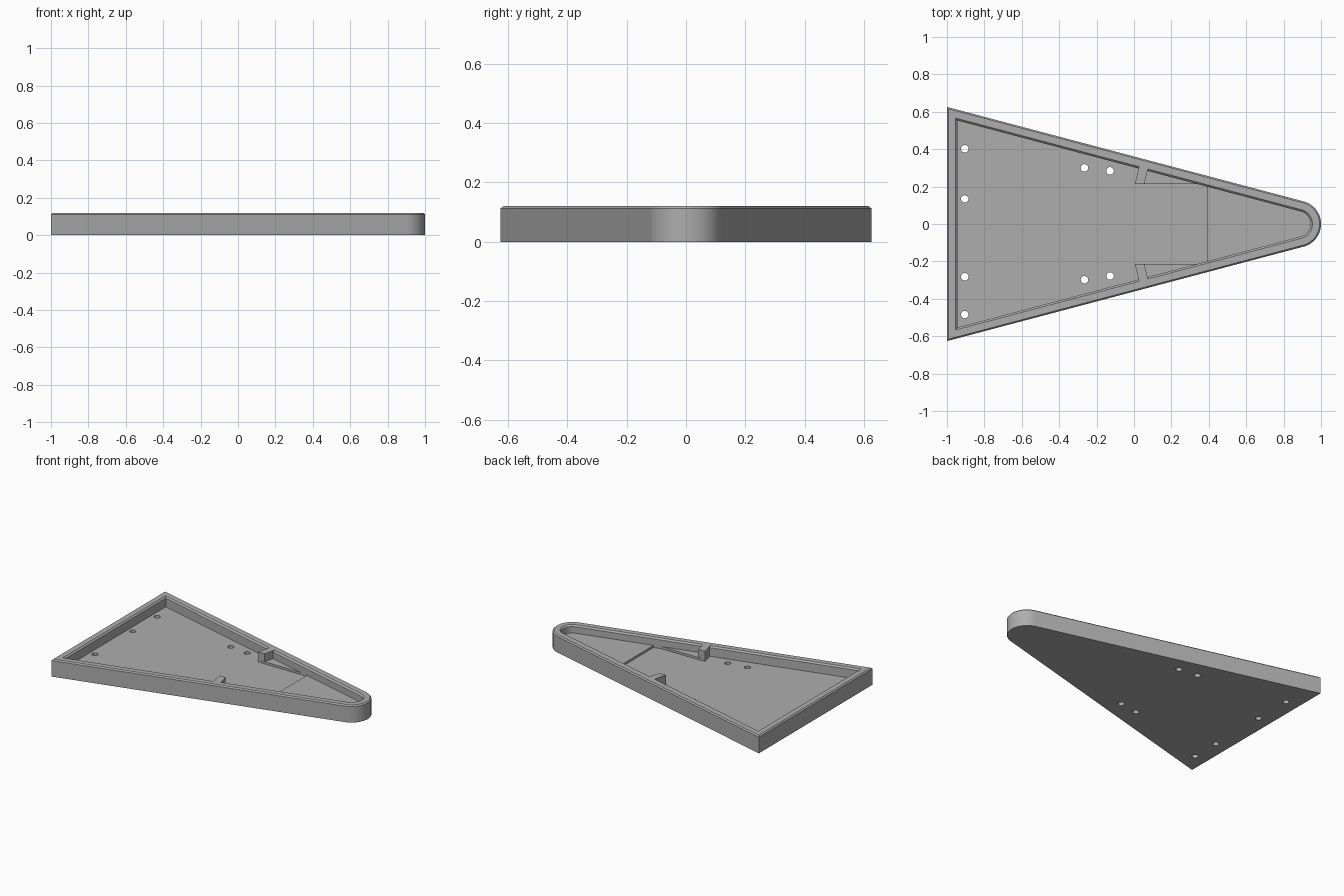
import bpy, bmesh, math
from math import sin, cos, radians

cube = bpy.data.objects.get("Cube")
if cube:
    bpy.data.objects.remove(cube, do_unlink=True)

TIP_X, TIP_R = 0.875, 0.125      # rounded nose
BACK_X, HALF = -1.0, 0.626       # straight rear edge
HEIGHT, FLOOR, LEDGE = 0.12, 0.05, 0.065
SLOPE = math.asin(TIP_R / math.hypot(TIP_X - BACK_X, HALF)) \
    - math.atan2(HALF, TIP_X - BACK_X)   # direction of the long side

grey = bpy.data.materials.new("grey plastic")
grey.use_nodes = True
grey.diffuse_color = (0.42, 0.42, 0.42, 1)
grey.node_tree.nodes["Principled BSDF"].inputs["Base Color"].default_value = grey.diffuse_color


def nose_arc(inset, steps=28):
    """Points round the nose, from the -y side to the +y side."""
    end = radians(90) + SLOPE
    r = TIP_R - inset
    return [(TIP_X + r * cos(a), r * sin(a))
            for a in (end * (2 * i / steps - 1) for i in range(steps + 1))]


def side_y(x, inset):
    """Half width of the outline at x, for a given inset."""
    tx, ty = nose_arc(inset)[-1]
    return ty + (x - tx) * math.tan(SLOPE)


def outline(inset):
    x = BACK_X + inset
    y = side_y(x, inset)
    return [(x, -y)] + nose_arc(inset) + [(x, y)]


def loft(name, rings):
    """Closed solid through a list of (points, z) rings."""
    bm = bmesh.new()
    loops = [[bm.verts.new((x, y, z)) for x, y in pts] for pts, z in rings]
    for a, b in zip(loops, loops[1:]):
        for i in range(len(a)):
            j = (i + 1) % len(a)
            bm.faces.new((a[i], a[j], b[j], b[i]))
    bm.faces.new(loops[0][::-1])
    bm.faces.new(loops[-1])
    bmesh.ops.recalc_face_normals(bm, faces=bm.faces)
    mesh = bpy.data.meshes.new(name)
    bm.to_mesh(mesh)
    bm.free()
    mesh.materials.append(grey)
    ob = bpy.data.objects.new(name, mesh)
    bpy.context.collection.objects.link(ob)
    return ob


def prism(name, pts, z0, z1):
    return loft(name, [(pts, z0), (pts, z1)])


# Tray: outer wall, bevelled rim, inner wall and floor in one loft
tray = loft("tray", [
    (outline(0), 0), (outline(0), HEIGHT - 0.008),
    (outline(0.008), HEIGHT), (outline(0.046), HEIGHT),
    (outline(0.056), HEIGHT - 0.01), (outline(0.056), FLOOR)])

parts = []

# Raised nose floor, with a wedge running back along each side wall
nose = nose_arc(0.025)
wedge = [(0.39, 0.213), (0.03, 0.213), (0.055, side_y(0.055, 0.025))]
ledge = [(x, -y) for x, y in wedge] + nose + wedge[::-1]
parts.append((prism("nose_ledge", ledge, FLOOR - 0.02, LEDGE), 'UNION'))

# Posts square to the side walls
for side, label in ((1, "left"), (-1, "right")):
    post = [(0.005, 0.215), (0.055, 0.215), (0.078, 0.305), (0.03, 0.318)]
    parts.append((prism(label + "_post", [(x, y * side) for x, y in post],
                        FLOOR - 0.015, HEIGHT), 'UNION'))

# Screw holes through the floor
holes = [(-0.905, 0.402), (-0.905, 0.134), (-0.905, -0.282), (-0.905, -0.484),
         (-0.265, 0.3), (-0.128, 0.284), (-0.265, -0.298), (-0.128, -0.278)]
for hx, hy in holes:
    ring = [(hx + 0.02 * cos(radians(a)), hy + 0.02 * sin(radians(a)))
            for a in range(0, 360, 15)]
    parts.append((prism("hole_cutter", ring, -0.05, FLOOR + 0.05), 'DIFFERENCE'))

for ob, mode in parts:
    mod = tray.modifiers.new(ob.name, 'BOOLEAN')
    mod.operation, mod.object, mod.solver = mode, ob, 'EXACT'

# Bake the joins and discard the helpers
graph = bpy.context.evaluated_depsgraph_get()
tray.data = bpy.data.meshes.new_from_object(tray.evaluated_get(graph))
tray.modifiers.clear()
for ob, mode in parts:
    bpy.data.objects.remove(ob, do_unlink=True)

bpy.ops.object.select_all(action='DESELECT')
tray.select_set(True)
bpy.context.view_layer.objects.active = tray
bpy.ops.object.shade_smooth_by_angle(angle=radians(25))
